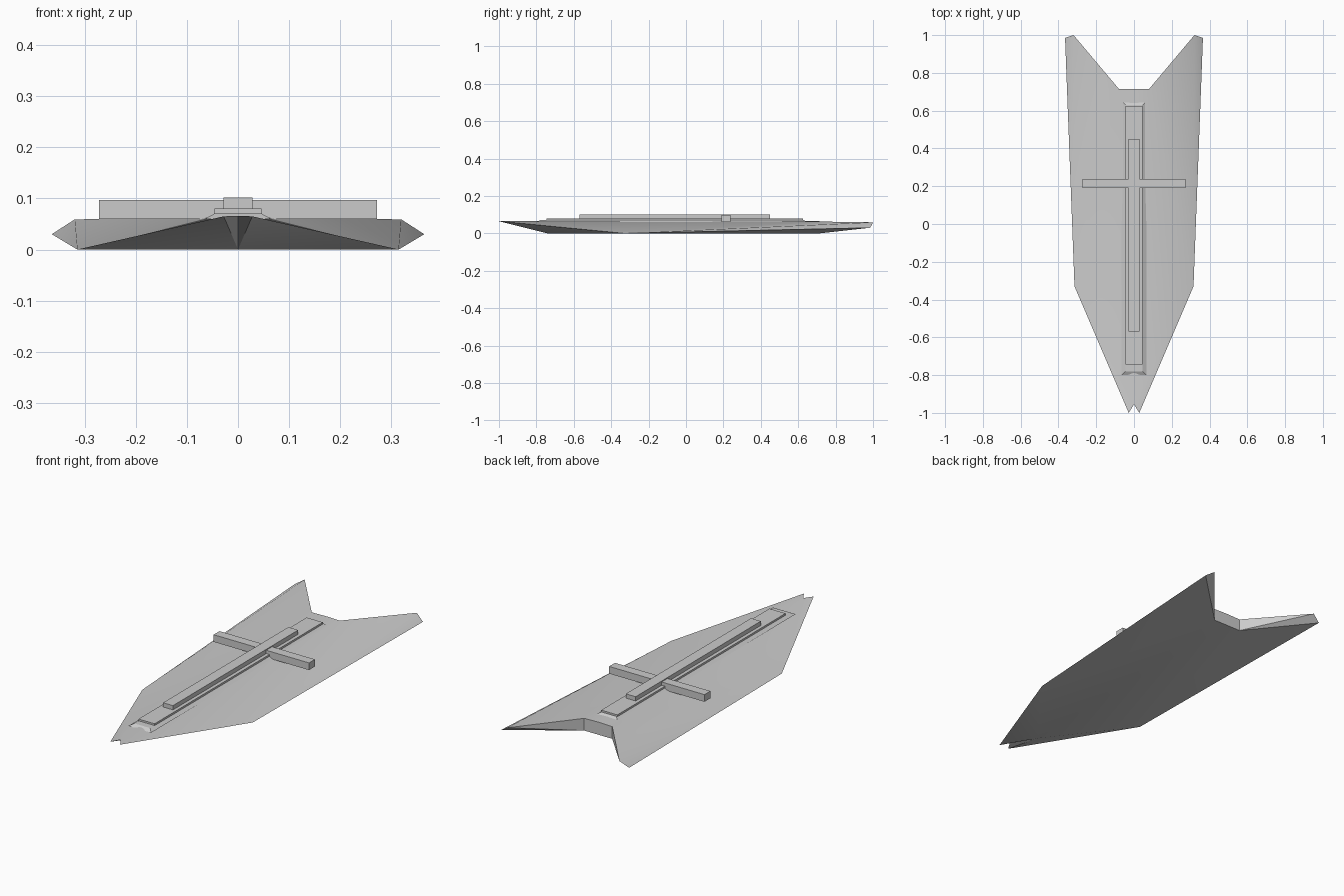
import bpy, bmesh

if "Cube" in bpy.data.objects:
    bpy.data.objects.remove(bpy.data.objects["Cube"])


def mesh_object(name, bm):
    bmesh.ops.recalc_face_normals(bm, faces=bm.faces[:])
    mesh = bpy.data.meshes.new(name)
    bm.to_mesh(mesh)
    bm.free()
    ob = bpy.data.objects.new(name, mesh)
    bpy.context.collection.objects.link(ob)
    return ob


def box(name, x, y0, y1, z0, z1, top_inset=0.0):
    """Box centred on x = 0, optionally with a narrower top."""
    bm = bmesh.new()
    bmesh.ops.create_cube(bm, size=2)
    for v in bm.verts:
        inset = top_inset if v.co.z > 0 else 0
        v.co = (v.co.x * (x - inset),
                y1 - inset if v.co.y > 0 else y0 + inset,
                z1 if v.co.z > 0 else z0)
    return mesh_object(name, bm)


# hull: thin wedge, half the points, mirrored across x = 0
points = {
    "notch": (0, -0.955, 0.066),
    "nose": (0.028, -1.0, 0.065),
    "side": (0.315, -0.33, 0.0),
    "wing_edge": (0.365, 0.985, 0.03),
    "wing_top": (0.32, 1.0, 0.059),
    "back_top": (0.08, 0.715, 0.063),
    "spine_end": (0, 0.715, 0.065),
    "keel": (0, -0.74, 0.0),
    "back_low": (0.08, 0.715, 0.0),
    "keel_end": (0, 0.715, 0.0),
}
faces = [
    # upper skin
    "notch nose side", "notch side back_top", "notch back_top spine_end",
    "side wing_edge wing_top", "side wing_top back_top",
    # lower skin
    "notch keel nose", "nose keel side", "keel side back_low",
    "keel back_low keel_end", "side wing_edge back_low",
    # rear walls
    "back_top wing_top back_low", "wing_top wing_edge back_low",
    "spine_end back_top back_low keel_end",
]
bm = bmesh.new()
for sign in (1, -1):
    verts = {k: bm.verts.new((sign * x, y, z)) for k, (x, y, z) in points.items()}
    for f in faces:
        bm.faces.new([verts[k] for k in f.split()])
bmesh.ops.remove_doubles(bm, verts=bm.verts[:], dist=1e-5)
hull = mesh_object("hull", bm)
bpy.context.view_layer.objects.active = hull
hull.select_set(True)
bpy.ops.object.shade_smooth_by_angle()

# stepped superstructure along the spine
box("deck_base", 0.065, -0.80, 0.65, 0.06, 0.071, 0.02)
box("deck_plate", 0.046, -0.745, 0.625, 0.068, 0.08)
box("spine_bar", 0.028, -0.57, 0.45, 0.075, 0.102)

# crossbar
box("crossbar", 0.272, 0.19, 0.238, 0.06, 0.097)
